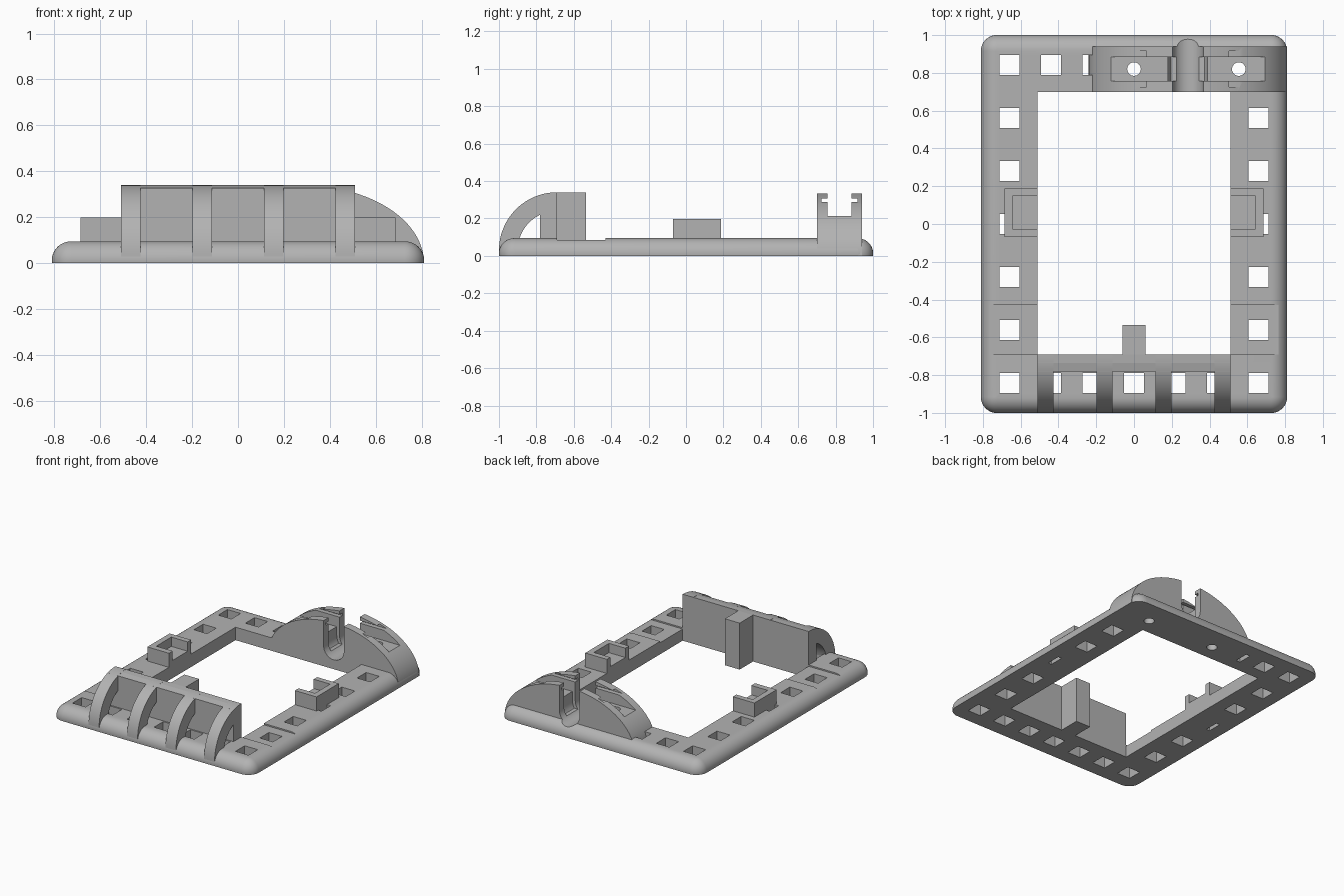
import bpy, bmesh
from math import sin, cos, pi, radians, sqrt

if "Cube" in bpy.data.objects:
    bpy.data.objects.remove(bpy.data.objects["Cube"])

grey = bpy.data.materials.new("plain grey")
grey.use_nodes = True
grey.diffuse_color = (0.45, 0.45, 0.45, 1)
grey.node_tree.nodes["Principled BSDF"].inputs["Base Color"].default_value = (0.45, 0.45, 0.45, 1)


def finish(name, bm):
    bmesh.ops.recalc_face_normals(bm, faces=bm.faces)
    mesh = bpy.data.meshes.new(name)
    bm.to_mesh(mesh)
    bm.free()
    mesh.materials.append(grey)
    ob = bpy.data.objects.new(name, mesh)
    bpy.context.collection.objects.link(ob)
    return ob


def add_prism(bm, profile, axis, lo, hi):
    """Extrude a 2D profile along an axis between lo and hi."""
    place = {"x": lambda a, b, t: (t, a, b),
             "y": lambda a, b, t: (a, t, b),
             "z": lambda a, b, t: (a, b, t)}[axis]
    rings = [[bm.verts.new(place(a, b, t)) for a, b in profile] for t in (lo, hi)]
    n = len(profile)
    for ring in rings:
        bm.faces.new(ring)
    for i in range(n):
        j = (i + 1) % n
        bm.faces.new((rings[0][i], rings[0][j], rings[1][j], rings[1][i]))


def add_box(bm, x, y, z):
    add_prism(bm, [(x[0], y[0]), (x[1], y[0]), (x[1], y[1]), (x[0], y[1])], "z", *z)


def arc(cx, cy, rx, ry, start, end, steps):
    angles = [radians(start + (end - start) * i / steps) for i in range(steps + 1)]
    return [(cx + rx * cos(a), cy + ry * sin(a)) for a in angles]


def cut(ob, bm):
    """Subtract the solids in bm from an object."""
    cutter = finish("cutter", bm)
    cutter.hide_render = True
    mod = ob.modifiers.new("cut", "BOOLEAN")
    mod.operation = "DIFFERENCE"
    mod.solver = "EXACT"
    mod.object = cutter
    bpy.context.view_layer.objects.active = ob
    bpy.ops.object.modifier_apply(modifier=mod.name)
    bpy.data.objects.remove(cutter)


def smooth(ob):
    bpy.ops.object.select_all(action="DESELECT")
    ob.select_set(True)
    bpy.context.view_layer.objects.active = ob
    bpy.ops.object.shade_smooth_by_angle(angle=radians(25))


# Base slab: rounded rectangle lofted up a quarter-round rim
def rounded_loop(bm, radius, z):
    pts = []
    for k, (sx, sy) in enumerate([(1, 1), (-1, 1), (-1, -1), (1, -1)]):
        pts += arc(sx * 0.725, sy * 0.915, radius, radius, 90 * k, 90 * k + 90, 8)
    return [bm.verts.new((x, y, z)) for x, y in pts]


bm = bmesh.new()
loops = [rounded_loop(bm, 0.085, 0)]
for i in range(10):
    a = radians(9.6 * i)
    loops.append(rounded_loop(bm, 0.085 * cos(a) + 0.001, 0.012 + 0.083 * sin(a)))
for low, high in zip(loops, loops[1:]):
    for i in range(len(low)):
        j = (i + 1) % len(low)
        bm.faces.new((low[i], low[j], high[j], high[i]))
bm.faces.new(loops[0])
bm.faces.new(loops[-1])
frame = finish("frame", bm)

# Window opening
bm = bmesh.new()
add_box(bm, (-0.51, 0.51), (-0.69, 0.70), (-1, 1))
cut(frame, bm)

# Square holes around the frame; the cradle block covers part of the back row
pitch_x, pitch_y, half = 0.22, 0.281, 0.053
spots = [(i * pitch_x, -3 * pitch_y) for i in range(-3, 4)]
spots += [(i * pitch_x, 3 * pitch_y) for i in (-3, -2, -1)]
spots += [(s * 3 * pitch_x, j * pitch_y) for s in (-1, 1) for j in range(-2, 3)]
bm = bmesh.new()
for x, y in spots:
    add_box(bm, (x - half, x + half), (y - half, y + half), (-1, 1))
cut(frame, bm)

# Shallow band recessed across the side rails
bm = bmesh.new()
add_box(bm, (-1, 1), (-0.69, -0.43), (0.085, 0.2))
cut(frame, bm)

# Cradle block: half-ellipse body
MID = 0.285
bm = bmesh.new()
add_prism(bm, arc(MID, 0, 0.525, 0.338, 0, 180, 48), "y", 0.70, 0.94)
cradle = finish("cradle_block", bm)


def channel(bm, r, y0, y1, centre_z=0.15):
    profile = arc(MID, centre_z, r, r, 180, 360, 20) + [(MID + r, 1), (MID - r, 1)]
    add_prism(bm, profile, "y", y0, y1)


# Round-bottomed channel, long slot, thin side grooves and screw holes
for ob in (cradle, frame):
    bm = bmesh.new()
    channel(bm, 0.082, 0.6, 1.1)
    cut(ob, bm)
    bm = bmesh.new()
    for x in (0, 0.555):
        add_prism(bm, arc(x, 0.82, 0.036, 0.036, 0, 345, 23), "z", -1, 1)
    cut(ob, bm)
bm = bmesh.new()
channel(bm, 0.105, 0.757, 0.885)
cut(cradle, bm)
bm = bmesh.new()
add_box(bm, (-1, 1), (0.757, 0.885), (0.213, 1))
cut(cradle, bm)
bm = bmesh.new()
add_box(bm, (-1, 1), (0.725, 0.917), (0.288, 0.307))
cut(cradle, bm)

# Front guard: curved ribs in front of an upright wall
CY, CZ, R_OUT, R_IN = -0.69, 0.03, 0.31, 0.21
rib_profile = arc(CY, CZ, R_OUT, R_OUT, 90, 180, 24) + arc(CY, CZ, R_IN, R_IN, 180, 90, 24)
bm = bmesh.new()
for s in (-1, 1):
    for near, far in ((0.113, 0.198), (0.425, 0.51)):
        add_prism(bm, rib_profile, "x", *sorted((s * near, s * far)))
ribs = finish("guard_ribs", bm)

wall_back = -0.78
top = CZ + sqrt(R_OUT ** 2 - (wall_back - CY) ** 2)
bm = bmesh.new()
add_prism(bm, [(CY, 0.02), (CY, CZ + R_OUT), (-0.735, 0.3367), (wall_back, top), (wall_back, 0.02)],
          "x", -0.51, 0.51)
finish("guard_wall", bm)

# Upright tab behind the wall
bm = bmesh.new()
add_box(bm, (-0.06, 0.06), (-0.69, -0.535), (0, 0.34))
finish("guard_tab", bm)

# Side clips: blocks with a pocket open towards the window
for side, s in (("left", 1), ("right", -1)):
    bm = bmesh.new()
    add_box(bm, sorted((s * 0.51, s * 0.685)), (-0.07, 0.187), (0, 0.198))
    clip = finish(side + "_clip", bm)
    bm = bmesh.new()
    add_box(bm, sorted((s * 0.4, s * 0.643)), (-0.027, 0.147), (0.13, 1))
    cut(clip, bm)

for ob in (frame, cradle, ribs):
    smooth(ob)
